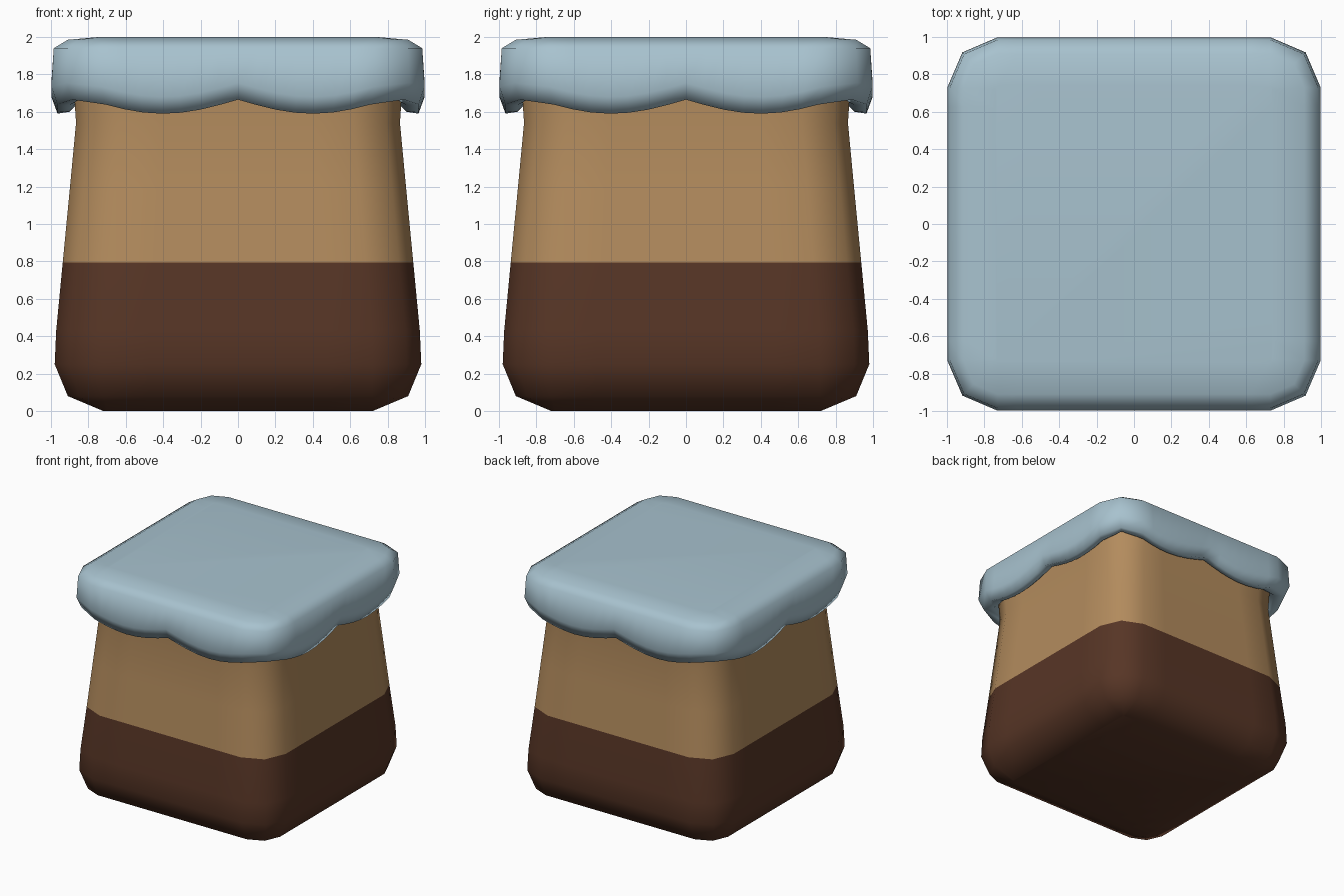
import bpy, bmesh, math

if "Cube" in bpy.data.objects:
    bpy.data.objects.remove(bpy.data.objects["Cube"])


def material(name, rgb):
    m = bpy.data.materials.new(name)
    m.diffuse_color = (*rgb, 1)
    m.use_nodes = True
    m.node_tree.nodes["Principled BSDF"].inputs["Base Color"].default_value = m.diffuse_color
    return m


tan = material("tan earth", (0.45, 0.26, 0.11))
brown = material("dark brown earth", (0.095, 0.036, 0.019))
ice = material("pale blue snow", (0.39, 0.54, 0.62))


def section(w, core, n):
    """Rounded square of half width w; straight sides reach +-core.
    Returns (x, y, position along the side) for every point."""
    r = w - core
    pts = []
    for k in range(4):
        side = [(-core + 2 * core * i / n, -w) for i in range(n + 1)]
        side.append((core + 0.7 * r, -core - 0.7 * r))
        c, s = [(1, 0), (0, 1), (-1, 0), (0, -1)][k]
        pts += [(x * c - y * s, x * s + y * c, x) for x, y in side]
    return pts


def loft(name, rings, n, mats, rule=None):
    """rings: (half width, core, height function of side position)."""
    bm = bmesh.new()
    loops = [[bm.verts.new((x, y, h(t))) for x, y, t in section(w, c, n)]
             for w, c, h in rings]
    m = len(loops[0])
    for a, b in zip(loops, loops[1:]):
        for i in range(m):
            j = (i + 1) % m
            bm.faces.new((a[i], a[j], b[j], b[i]))
    bm.faces.new(loops[0][::-1])
    bm.faces.new(loops[-1])
    for f in bm.faces:
        f.smooth = True
        if rule:
            f.material_index = rule(f.calc_center_median())
    me = bpy.data.meshes.new(name)
    bm.to_mesh(me)
    bm.free()
    for mat in mats:
        me.materials.append(mat)
    ob = bpy.data.objects.new(name, me)
    bpy.context.collection.objects.link(ob)
    return ob


def flat(z):
    return lambda t: z


# Tapered earth block, dark below z = 0.8
body = [(0.72, 0.70, 0.0), (0.91, 0.72, 0.08), (0.98, 0.72, 0.25),
        (0.972, 0.715, 0.43), (0.937, 0.68, 0.795), (0.90, 0.65, 1.18),
        (0.866, 0.62, 1.54), (0.875, 0.62, 1.68), (0.875, 0.62, 1.80)]
loft("earth_block", [(w, c, flat(z)) for w, c, z in body], 6,
     [tan, brown], lambda p: 1 if p.z < 0.795 else 0)


# Snow cap with a scalloped, overhanging lip
def scallop(dz):
    return lambda t: 1.665 - 0.075 * abs(math.sin(math.pi * min(abs(t), 0.8) / 0.8)) + dz


cap = [(0.85, 0.62, scallop(0.06)), (0.90, 0.66, scallop(0.01)),
       (0.965, 0.71, scallop(0.0)), (0.998, 0.73, scallop(0.09)),
       (0.985, 0.73, flat(1.94)), (0.91, 0.73, flat(1.985)),
       (0.74, 0.72, flat(2.0))]
loft("snow_cap", cap, 14, [ice])
